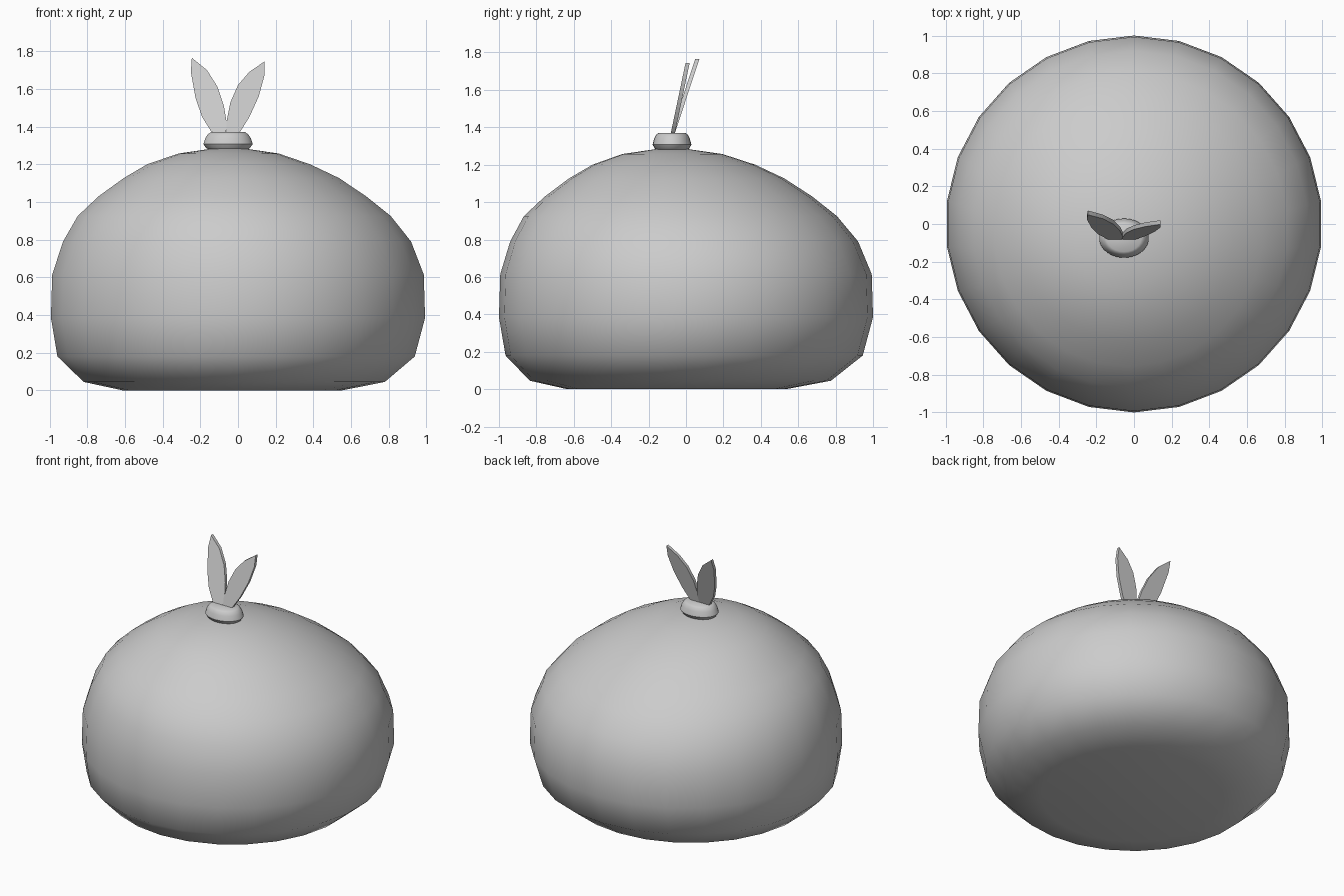
import bpy, bmesh, math

if "Cube" in bpy.data.objects:
    bpy.data.objects.remove(bpy.data.objects["Cube"])


def finish(name, bm, angle=40):
    bmesh.ops.recalc_face_normals(bm, faces=bm.faces)
    me = bpy.data.meshes.new(name)
    bm.to_mesh(me)
    bm.free()
    ob = bpy.data.objects.new(name, me)
    bpy.context.collection.objects.link(ob)
    bpy.ops.object.select_all(action='DESELECT')
    ob.select_set(True)
    bpy.context.view_layer.objects.active = ob
    bpy.ops.object.shade_smooth_by_angle(angle=math.radians(angle))
    return ob


def loft(name, rings, sides):
    """Stack of elliptical rings (cx, cy, z, rx, ry), capped at both ends."""
    bm = bmesh.new()
    loops = []
    for cx, cy, z, rx, ry in rings:
        loop = []
        for i in range(sides):
            a = math.pi / 2 + math.tau * i / sides
            loop.append(bm.verts.new((cx + rx * math.cos(a), cy + ry * math.sin(a), z)))
        loops.append(loop)
    for lo, hi in zip(loops, loops[1:]):
        for i in range(sides):
            j = (i + 1) % sides
            bm.faces.new((lo[i], lo[j], hi[j], hi[i]))
    bm.faces.new(loops[0])
    bm.faces.new(loops[-1])
    return finish(name, bm)


def leaf(name, outline, y0, slope, thickness):
    """Front outline extruded through y and leaning backwards."""
    bm = bmesh.new()
    front = [bm.verts.new((x, y0 + slope * (z - 1.37) - thickness / 2, z)) for x, z in outline]
    face = bm.faces.new(front)
    new = bmesh.ops.extrude_face_region(bm, geom=[face])['geom']
    verts = [g for g in new if isinstance(g, bmesh.types.BMVert)]
    bmesh.ops.translate(bm, verts=verts, vec=(0, thickness, 0))
    return finish(name, bm, 30)


# Squat round body, slightly off-axis towards the top: cx, cy, z, radius
body = [(-.03, -.05, 0, .585), (-.02, -.03, .045, .805), (-.01, -.01, .18, .955),
        (0, 0, .385, 1.0), (0, 0, .615, .993), (-.005, -.01, .79, .93),
        (-.02, -.03, .925, .837), (-.03, -.04, 1.03, .715), (-.035, -.05, 1.127, .575),
        (-.05, -.065, 1.2, .435), (-.05, -.073, 1.257, .268), (-.05, -.075, 1.283, .09)]
loft("body", [(x, y, z, r, r) for x, y, z, r in body], 26)

# Oval collar at the top
collar = [(1.275, .1, .08), (1.287, .118, .092), (1.307, .132, .104),
          (1.34, .121, .095), (1.36, .107, .085), (1.37, .092, .072)]
loft("collar", [(-.053, -.075, z, rx, ry) for z, rx, ry in collar], 26)

# Two leaves
leaf("leaf_left", [(-.065, 1.34), (-.06, 1.42), (-.075, 1.51), (-.108, 1.61), (-.165, 1.7),
                   (-.245, 1.765), (-.25, 1.69), (-.225, 1.55), (-.19, 1.45), (-.14, 1.37),
                   (-.11, 1.34)], -.07, .33, .022)
leaf("leaf_right", [(-.06, 1.34), (-.062, 1.42), (-.04, 1.53), (0, 1.62), (.06, 1.69),
                    (.14, 1.745), (.14, 1.67), (.11, 1.56), (.06, 1.45), (.01, 1.37),
                    (-.02, 1.34)], -.07, .21, .022)
